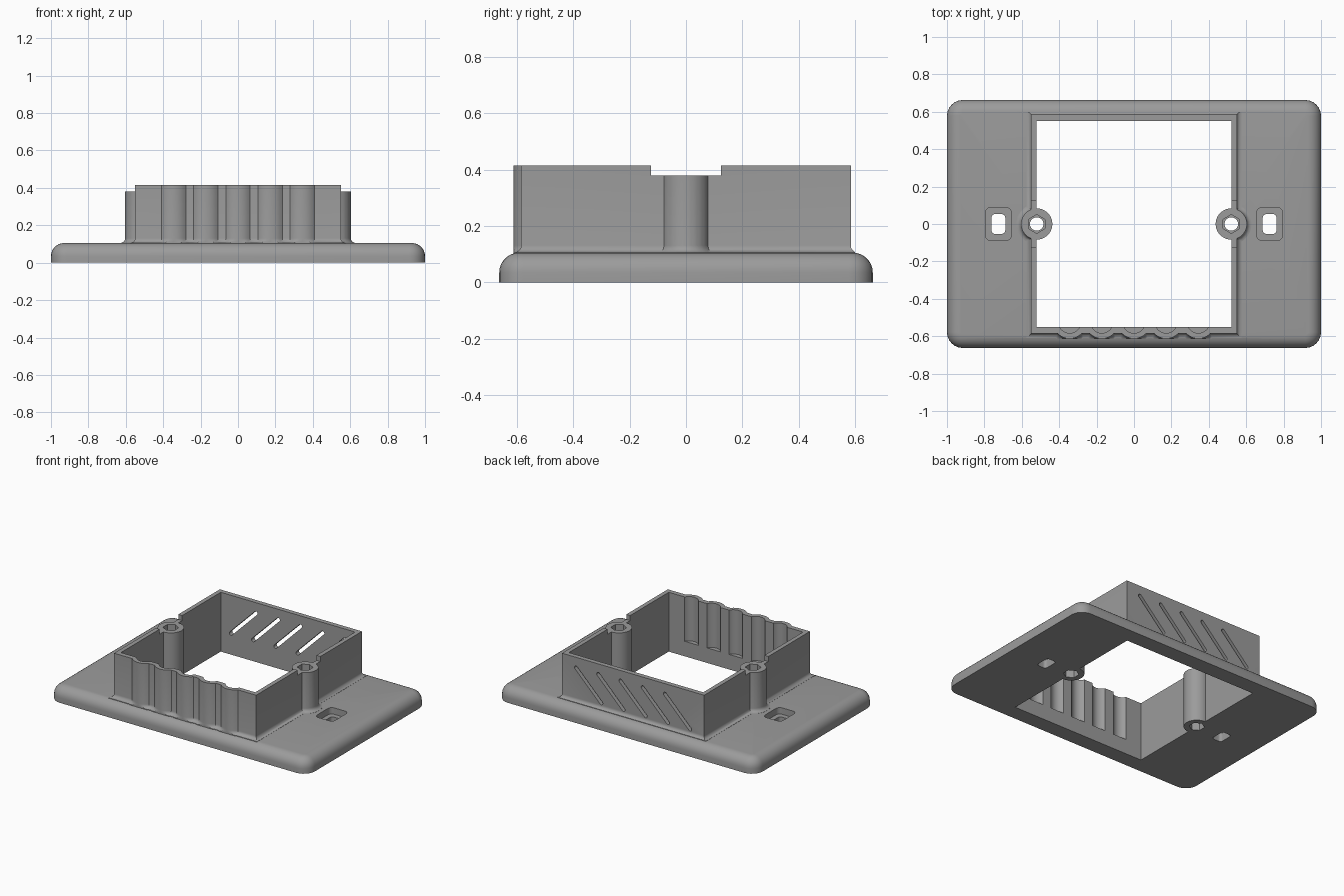
import bpy, bmesh, math
from mathutils import Vector

if "Cube" in bpy.data.objects:
    bpy.data.objects.remove(bpy.data.objects["Cube"])

grey = bpy.data.materials.new("grey plastic")
grey.diffuse_color = (0.33, 0.33, 0.33, 1)
grey.use_nodes = True
grey.node_tree.nodes["Principled BSDF"].inputs["Base Color"].default_value = grey.diffuse_color


def loft(name, layers):
    """Closed solid through stacked outlines: [(points, z), ...]"""
    bm = bmesh.new()
    rings = [[bm.verts.new((p[0], p[1], z)) for p in pts] for pts, z in layers]
    n = len(rings[0])
    for a, b in zip(rings, rings[1:]):
        for i in range(n):
            j = (i + 1) % n
            bm.faces.new((a[i], a[j], b[j], b[i]))
    bm.faces.new(rings[0][::-1])
    bm.faces.new(rings[-1])
    bmesh.ops.recalc_face_normals(bm, faces=bm.faces)
    mesh = bpy.data.meshes.new(name)
    bm.to_mesh(mesh)
    bm.free()
    mesh.materials.append(grey)
    ob = bpy.data.objects.new(name, mesh)
    bpy.context.collection.objects.link(ob)
    return ob


def arc(cx, cy, r, a0, a1, n):
    angles = [math.radians(a0 + (a1 - a0) * i / n) for i in range(n + 1)]
    return [(cx + r * math.cos(a), cy + r * math.sin(a)) for a in angles]


def circle(cx, cy, r, n, turn=0):
    return arc(cx, cy, r, turn, turn + 360, n)[:-1]


def round_rect(cx, cy, hx, hy, r, n=6):
    pts = []
    for k, (sx, sy) in enumerate([(1, 1), (-1, 1), (-1, -1), (1, -1)]):
        pts += arc(cx + sx * (hx - r), cy + sy * (hy - r), r, 90 * k, 90 * k + 90, n)
    return pts


def prism(name, pts, z0, z1):
    return loft(name, [(pts, z0), (pts, z1)])


def box(name, hx, hy, z0, z1):
    return prism(name, [(-hx, -hy), (hx, -hy), (hx, hy), (-hx, hy)], z0, z1)


def combine(target, tool, op):
    mod = target.modifiers.new(op, 'BOOLEAN')
    mod.operation, mod.solver, mod.object = op, 'EXACT', tool
    bpy.context.view_layer.objects.active = target
    bpy.ops.object.modifier_apply(modifier=mod.name)
    bpy.data.objects.remove(tool)


def grow(pts, d):
    """Mitred outward offset of a counter-clockwise outline."""
    out = []
    for i, p in enumerate(pts):
        p, a, b = Vector(p), Vector(pts[i - 1]), Vector(pts[(i + 1) % len(pts)])
        u, v = (p - a).normalized(), (b - p).normalized()
        n1, n2 = Vector((u.y, -u.x)), Vector((v.y, -v.x))
        q = p + (n1 + n2) * (d / (1 + n1.dot(n2)))
        out.append((q.x, min(max(q.y, -0.613), 0.6)))
    return out


TOP, PLATE = 0.415, 0.105
BOSS_X, BOSS_R, BOSS_TOP = 0.52, 0.084, 0.38
WX, WY = 0.55, 0.585
steps = [-0.344, -0.172, 0, 0.172, 0.344]

# Base plate with rounded corners and rolled top edge
R = 0.07
layers = [(round_rect(0, 0, 1, 0.663, 0.085), 0)]
for i in range(8):
    t = math.pi / 2 * i / 7
    d = R * (1 - math.cos(t))
    layers.append((round_rect(0, 0, 1 - d, 0.663 - d, 0.085 - d), PLATE - R + R * math.sin(t)))
frame = loft("cover_frame", layers)

# Raised wall: rippled front, boss bulges at the sides, fillet at the foot
outline = [(-WX, -WY)]
for x in steps:
    half = math.degrees(math.acos((WY - 0.5235) / 0.0895))
    outline += arc(x, -0.5235, 0.0895, 270 - half, 270 + half, 8)
outline.append((WX, -WY))
half = math.degrees(math.acos((WX - BOSS_X) / BOSS_R))
outline += arc(BOSS_X, 0, BOSS_R, -half, half, 9)
outline += [(WX, WY), (-WX, WY)]
outline += arc(-BOSS_X, 0, BOSS_R, 180 - half, 180 + half, 9)
F = 0.025
layers = [(grow(outline, F), 0.06)]
for i in range(6):
    t = math.pi / 2 * i / 5
    layers.append((grow(outline, F * (1 - math.sin(t))), PLATE + 0.001 + F * (1 - math.cos(t))))
layers.append((outline, TOP))
combine(frame, loft("wall", layers), 'UNION')

# Main opening and the notches over the bosses
combine(frame, box("opening", 0.52, 0.552, -0.1, 0.6), 'DIFFERENCE')
combine(frame, box("notch", 0.8, 0.125, BOSS_TOP, 0.6), 'DIFFERENCE')

# Grooves behind the ripples
for x in steps:
    combine(frame, prism("groove", circle(x, -0.5235, 0.06, 32), PLATE, 0.6), 'DIFFERENCE')

# Slanted vents through the back wall
for x in steps:
    vent = prism("vent", round_rect(0, 0, 0.15, 0.0125, 0.0124), -0.1, 0.1)
    c = math.sqrt(0.5)
    for v in vent.data.vertices:
        a, b, h = v.co
        v.co = (x + (a - b) * c, 0.57 + h, 0.245 + (a + b) * c)
    vent.data.flip_normals()
    combine(frame, vent, 'DIFFERENCE')

# Screw bosses with hexagonal pockets, and recessed fixing slots
for s in (-1, 1):
    x = s * BOSS_X
    combine(frame, prism("boss", circle(x, 0, BOSS_R - 0.0005, 48), 0, BOSS_TOP), 'UNION')
    combine(frame, prism("bore", circle(x, 0, 0.036, 24), -0.1, 0.6), 'DIFFERENCE')
    for z0, z1 in ((-0.1, 0.06), (0.32, 0.6)):
        combine(frame, prism("hex", circle(x, 0, 0.05, 6, 30), z0, z1), 'DIFFERENCE')
    combine(frame, prism("slot", round_rect(s * 0.725, 0, 0.037, 0.053, 0.02), -0.1, 0.3), 'DIFFERENCE')
    combine(frame, prism("recess", round_rect(s * 0.725, 0, 0.07, 0.088, 0.03), 0.06, 0.3), 'DIFFERENCE')

frame.select_set(True)
bpy.context.view_layer.objects.active = frame
bpy.ops.object.shade_smooth_by_angle(angle=math.radians(30))
